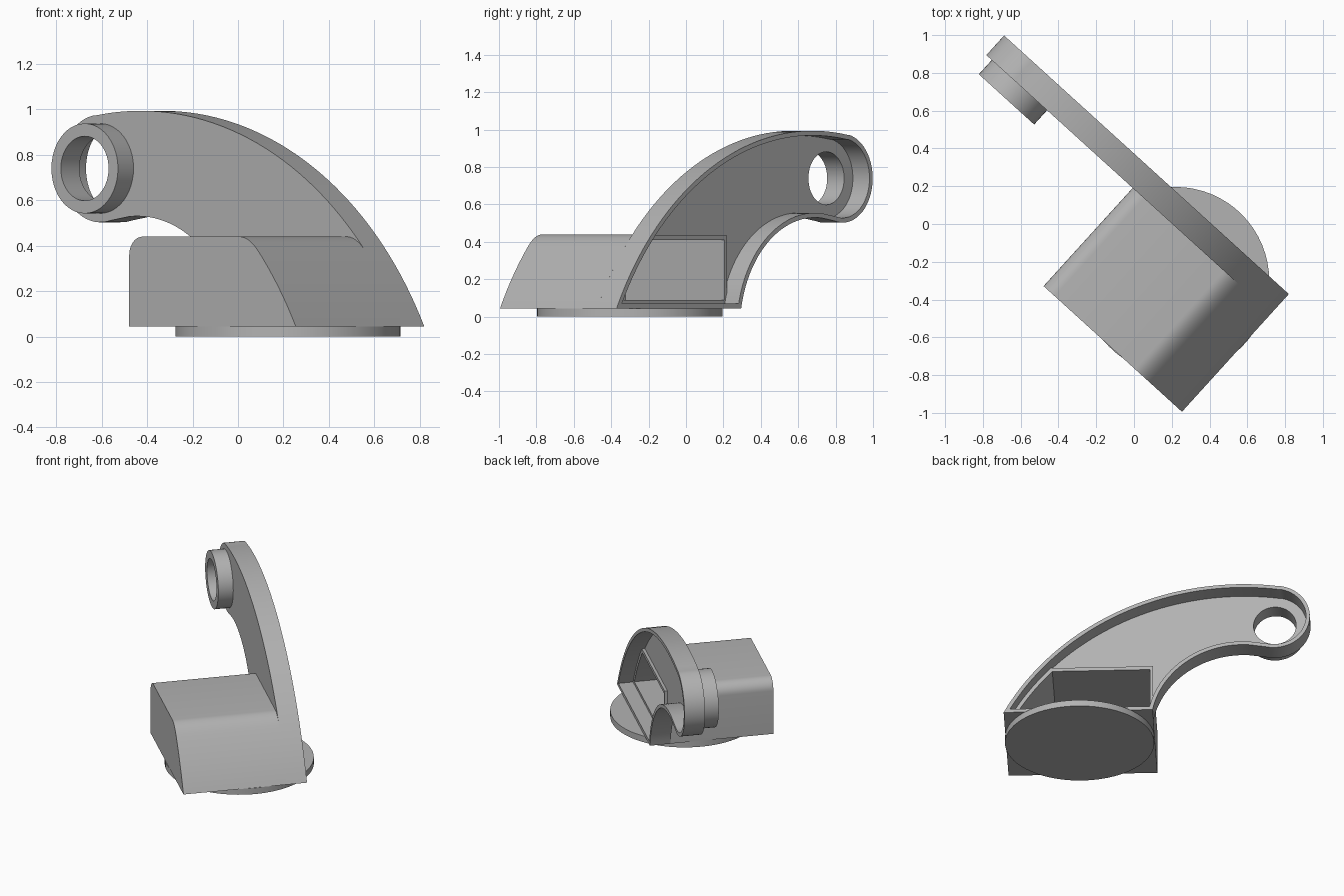
import bpy, bmesh
from math import sin, cos, asin, sqrt, radians, degrees

cube = bpy.data.objects.get("Cube")
if cube:
    bpy.data.objects.remove(cube, do_unlink=True)

grey = bpy.data.materials.new("plain grey")
grey.use_nodes = True
grey.diffuse_color = (0.45, 0.45, 0.45, 1)
grey.node_tree.nodes["Principled BSDF"].inputs["Base Color"].default_value = (0.45, 0.45, 0.45, 1)

# Frame of the arm: u runs along it, v from its open back to the front
START = (-0.69, 1.0)
ALONG = (0.74, -0.672)
FORWARD = (-0.672, -0.74)

# Main dimensions
BASE = 0.045
OUTER, OUTER_R = (0.48, -0.763), 1.757
INNER, INNER_R = (0.46, -0.07), 0.6
EYE, EYE_R = (0.24, 0.74), 0.237
PLATE, BOX_FRONT, SKIN = 0.14, 0.842, 0.025


def place(u, v, z):
    return (START[0] + ALONG[0] * u + FORWARD[0] * v,
            START[1] + ALONG[1] * u + FORWARD[1] * v, z)


def arc(centre, r, a, b, n):
    angles = [radians(a + (b - a) * i / n) for i in range(n + 1)]
    return [(centre[0] + r * cos(t), centre[1] + r * sin(t)) for t in angles]


def angle_at(centre, r, z):
    return degrees(asin((z - centre[1]) / r))


def prism(name, profile, v0, v1):
    """Extrude a (u, z) profile from v0 to v1."""
    bm = bmesh.new()
    back = [bm.verts.new(place(u, v0, z)) for u, z in profile]
    front = [bm.verts.new(place(u, v1, z)) for u, z in profile]
    bm.faces.new(back)
    bm.faces.new(front)
    for i in range(len(profile)):
        j = (i + 1) % len(profile)
        bm.faces.new((back[i], back[j], front[j], front[i]))
    bmesh.ops.recalc_face_normals(bm, faces=bm.faces)
    mesh = bpy.data.meshes.new(name)
    bm.to_mesh(mesh)
    bm.free()
    mesh.materials.append(grey)
    obj = bpy.data.objects.new(name, mesh)
    bpy.context.collection.objects.link(obj)
    return obj


def activate(obj):
    bpy.ops.object.select_all(action='DESELECT')
    obj.select_set(True)
    bpy.context.view_layer.objects.active = obj


def cut(obj, *cutters):
    for cutter in cutters:
        activate(obj)
        mod = obj.modifiers.new("cut", 'BOOLEAN')
        mod.operation, mod.solver, mod.object = 'DIFFERENCE', 'EXACT', cutter
        bpy.ops.object.modifier_apply(modifier=mod.name)


def arm_profile(inset):
    bottom = BASE + inset
    r_out, r_in = OUTER_R - inset, INNER_R + inset
    return (arc(OUTER, r_out, angle_at(OUTER, r_out, bottom), 99, 40)
            + arc(EYE, EYE_R - inset, 101, 285, 32)
            + arc(INNER, r_in, 95, angle_at(INNER, r_in, bottom), 28))


def box_profile(left, bottom, top, inset, fillet=0):
    r = OUTER_R - inset
    high = top - fillet * 0.75
    points = arc(OUTER, r, angle_at(OUTER, r, bottom), angle_at(OUTER, r, high), 12)
    if fillet:
        # Curved blend from the sloping face into the top, then a round far edge
        (u0, z0) = points[-1]
        corner = OUTER[0] + sqrt(r * r - (top - OUTER[1]) ** 2)
        end = corner - fillet * 0.7
        for i in range(1, 9):
            t = i / 8
            a, b, c = (1 - t) ** 2, 2 * t * (1 - t), t * t
            points.append((a * u0 + b * corner + c * end, a * z0 + (b + c) * top))
        points += arc((left + fillet, top - fillet), fillet, 90, 180, 8)
    else:
        points += [(OUTER[0] + sqrt(r * r - (top - OUTER[1]) ** 2), top), (left, top)]
    return points + [(left, bottom)]


# Cutters shared by the parts
recess = prism("recess_cutter", arm_profile(SKIN), -0.1, 0.12)
cavity = prism("cavity_cutter", box_profile(1.07, 0.09, 0.41, SKIN * 2), -0.1, BOX_FRONT - SKIN)
hole = prism("hole_cutter", arc(EYE, 0.142, 0, 352.5, 47), -0.2, 0.5)

# Curved arm, hollow at the back
arm = prism("curved_arm", arm_profile(0), 0, PLATE)
cut(arm, recess, cavity, hole)

# Deep housing whose sloping face continues the arm
housing = prism("housing", box_profile(1.05, BASE, 0.44, 0, 0.08), PLATE, BOX_FRONT)
cut(housing, cavity)

# Raised lip around the housing opening
lip = prism("opening_lip", box_profile(1.05, 0.065, 0.435, SKIN), 0.1, 0.121)
cut(lip, cavity)

# Ring on the front of the arm's eye
boss = prism("eye_ring", arc(EYE, 0.198, 0, 352.5, 47), PLATE, 0.242)
cut(boss, hole)

for helper in (recess, cavity, hole):
    bpy.data.objects.remove(helper, do_unlink=True)

# Round foot
bpy.ops.mesh.primitive_cylinder_add(vertices=64, radius=0.496, depth=BASE,
                                    location=(0.22, -0.3, BASE / 2))
foot = bpy.context.object
foot.name = "round_foot"
foot.data.materials.append(grey)

for part in (arm, housing, lip, boss, foot):
    activate(part)
    bpy.ops.object.shade_smooth_by_angle(angle=radians(30))
